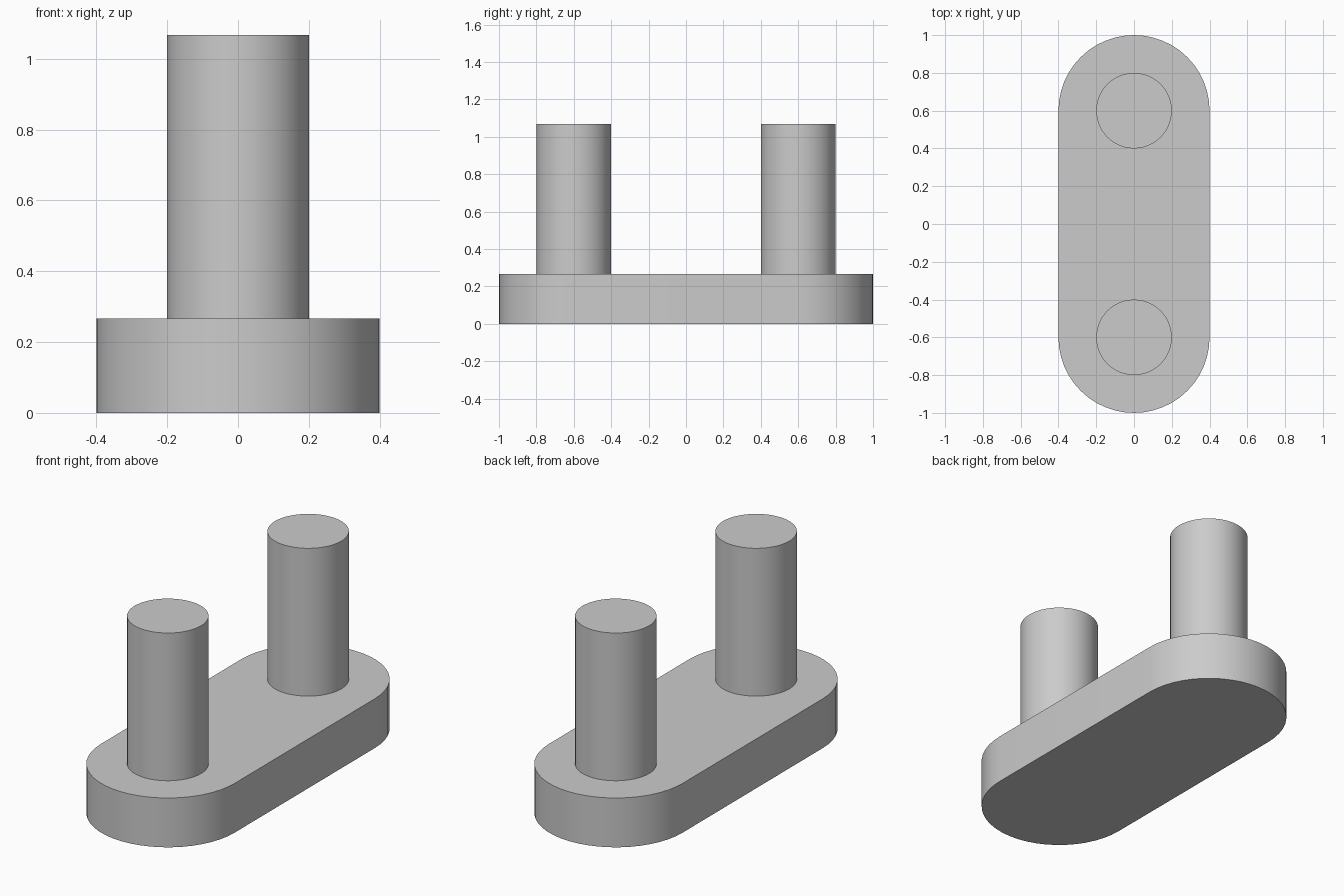
import bpy
import bmesh
from math import cos, sin, pi

cube = bpy.data.objects.get("Cube")
if cube:
    bpy.data.objects.remove(cube, do_unlink=True)

BASE_TOP, PIN_TOP = 0.267, 1.067
PIN_Y, BASE_R, PIN_R = 0.6, 0.4, 0.2

grey = bpy.data.materials.new("plain_grey")
grey.use_nodes = True
colour = (0.6, 0.6, 0.6, 1)
grey.diffuse_color = colour
grey.node_tree.nodes["Principled BSDF"].inputs["Base Color"].default_value = colour


def arc(radius, y, start, sweep, steps):
    """Points along an arc centred at (0, y)."""
    return [(radius * cos(start + sweep * i / steps),
             y + radius * sin(start + sweep * i / steps)) for i in range(steps + 1)]


def extrude_profile(name, outline, bottom, top):
    """Closed prism from a flat outline, smooth round its sides."""
    bm = bmesh.new()
    face = bm.faces.new([bm.verts.new((x, y, bottom)) for x, y in outline])
    result = bmesh.ops.extrude_face_region(bm, geom=[face], use_keep_orig=True)
    raised = [v for v in result["geom"] if isinstance(v, bmesh.types.BMVert)]
    bmesh.ops.translate(bm, verts=raised, vec=(0, 0, top - bottom))
    bmesh.ops.recalc_face_normals(bm, faces=bm.faces)
    mesh = bpy.data.meshes.new(name)
    bm.to_mesh(mesh)
    bm.free()
    mesh.materials.append(grey)
    obj = bpy.data.objects.new(name, mesh)
    bpy.context.collection.objects.link(obj)
    bpy.ops.object.select_all(action="DESELECT")
    obj.select_set(True)
    bpy.context.view_layer.objects.active = obj
    bpy.ops.object.shade_smooth_by_angle(angle=pi / 6)
    return obj


# Rounded-end base plate
plate = arc(BASE_R, PIN_Y, 0, pi, 24) + arc(BASE_R, -PIN_Y, pi, pi, 24)
extrude_profile("base_plate", plate, 0, BASE_TOP)

# Two upright pins
for name, y in (("front_pin", -PIN_Y), ("back_pin", PIN_Y)):
    extrude_profile(name, arc(PIN_R, y, 0, 2 * pi, 48)[:-1], BASE_TOP, PIN_TOP)
